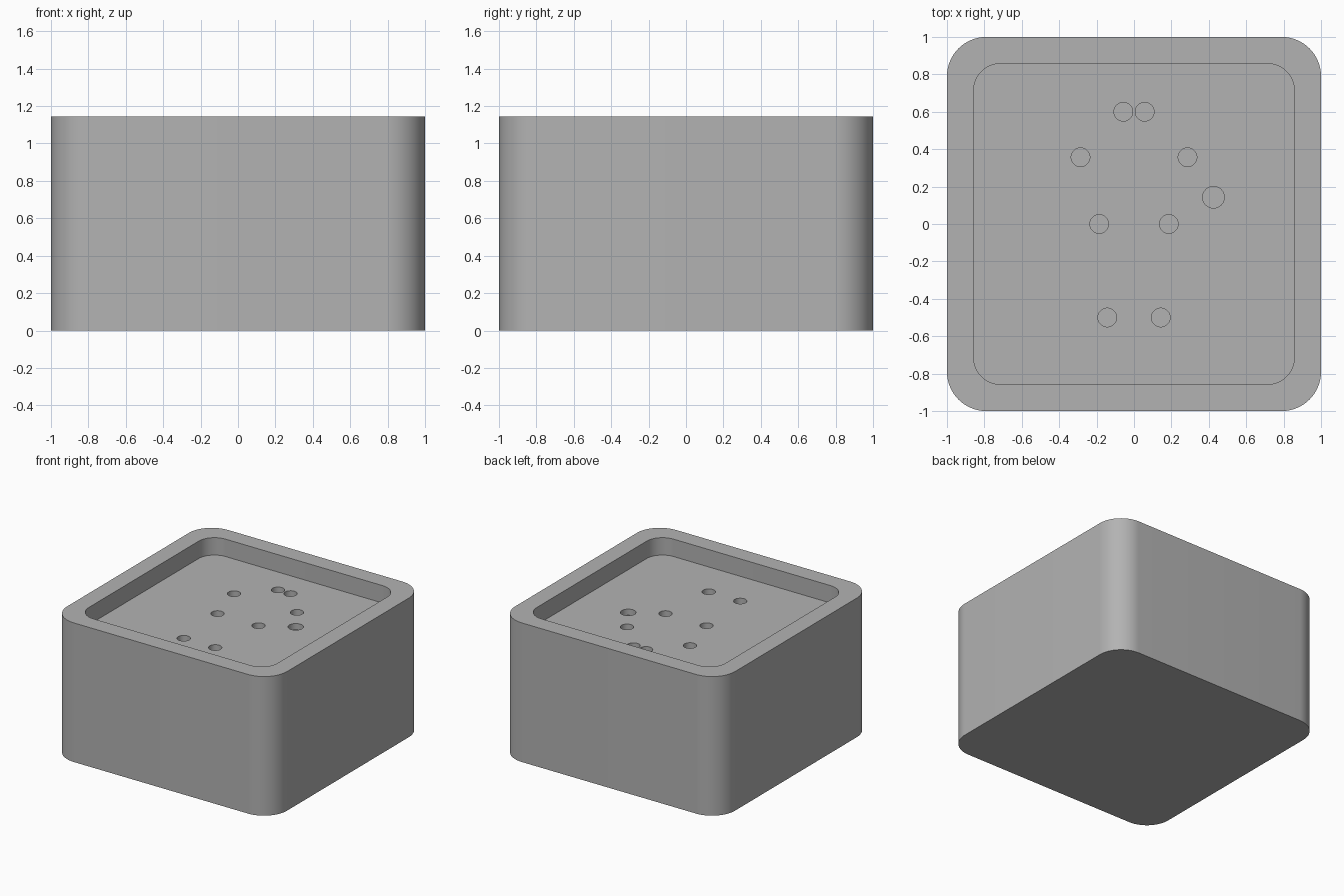
import bpy, bmesh
from math import cos, sin, pi, radians

if "Cube" in bpy.data.objects:
    bpy.data.objects.remove(bpy.data.objects["Cube"])

HEIGHT, FLOOR, HOLE_DEPTH = 1.143, 1.0, 0.05

grey = bpy.data.materials.new("plain grey")
grey.use_nodes = True
grey.diffuse_color = (0.45, 0.45, 0.45, 1)
grey.node_tree.nodes["Principled BSDF"].inputs["Base Color"].default_value = (0.45, 0.45, 0.45, 1)


def rounded_square(half, radius, steps=16):
    c = half - radius
    corners = [(c, c), (-c, c), (-c, -c), (c, -c)]
    return [(x + radius * cos(a), y + radius * sin(a))
            for q, (x, y) in enumerate(corners)
            for a in [(q + i / steps) * pi / 2 for i in range(steps + 1)]]


def circle(x, y, radius, sides=40):
    return [(x + radius * cos(2 * pi * i / sides), y + radius * sin(2 * pi * i / sides))
            for i in range(sides)]


def prisms(name, outlines, bottom, top):
    """One object holding an upright prism for each outline."""
    bm = bmesh.new()
    for outline in outlines:
        base = bm.faces.new([bm.verts.new((x, y, bottom)) for x, y in outline])
        lid = bmesh.ops.extrude_face_region(bm, geom=[base])["geom"]
        bmesh.ops.translate(bm, vec=(0, 0, top - bottom),
                            verts=[v for v in lid if isinstance(v, bmesh.types.BMVert)])
    bmesh.ops.recalc_face_normals(bm, faces=bm.faces)
    mesh = bpy.data.meshes.new(name)
    bm.to_mesh(mesh)
    bm.free()
    mesh.materials.append(grey)
    obj = bpy.data.objects.new(name, mesh)
    bpy.context.collection.objects.link(obj)
    return obj


# Solid rounded block
block = prisms("box_body", [rounded_square(1, 0.21)], 0, HEIGHT)

# Shallow tray in the top
tray = prisms("tray_cutter", [rounded_square(0.857, 0.143)], FLOOR, HEIGHT + 0.2)

# Mirrored pairs of small holes, and one larger hole on the left
pairs = [(0.057, 0.6), (0.286, 0.357), (0.186, 0), (0.143, -0.5)]
outlines = [circle(side * x, y, 0.05) for x, y in pairs for side in (-1, 1)]
outlines.append(circle(0.425, 0.143, 0.058))
holes = prisms("hole_cutter", outlines, FLOOR - HOLE_DEPTH, FLOOR + 0.05)

# Cut the tray and holes
bpy.context.view_layer.objects.active = block
block.select_set(True)
for cutter in (tray, holes):
    mod = block.modifiers.new(cutter.name, "BOOLEAN")
    mod.operation, mod.solver, mod.object = "DIFFERENCE", "EXACT", cutter
    bpy.ops.object.modifier_apply(modifier=mod.name)
    bpy.data.objects.remove(cutter)

bpy.ops.object.shade_smooth_by_angle(angle=radians(30))
